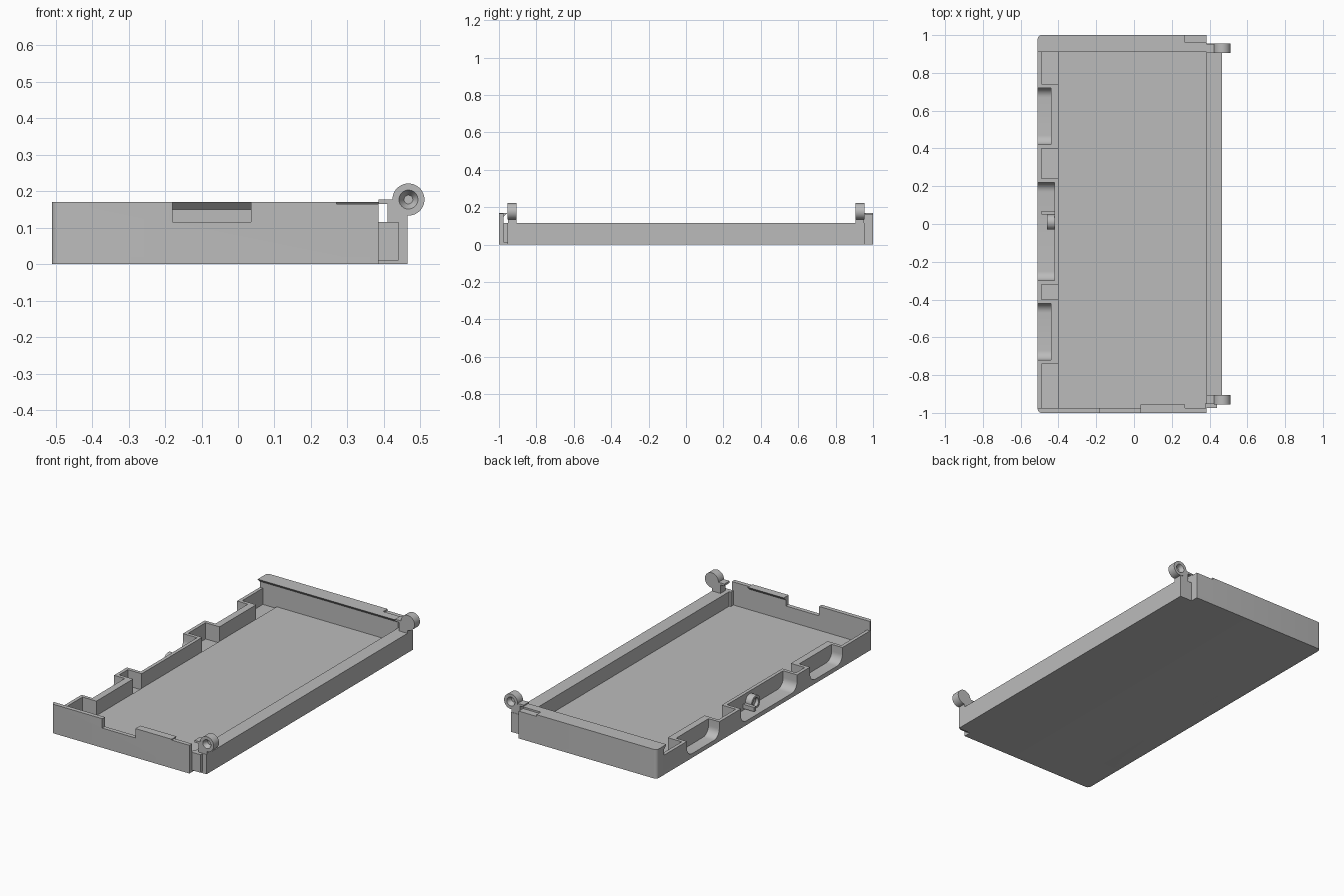
import bpy, bmesh, math
from mathutils import Vector

if "Cube" in bpy.data.objects:
    bpy.data.objects.remove(bpy.data.objects["Cube"], do_unlink=True)

grey = bpy.data.materials.new("plain grey")
grey.use_nodes = True
grey.diffuse_color = (0.5, 0.5, 0.5, 1)
grey.node_tree.nodes["Principled BSDF"].inputs["Base Color"].default_value = (0.5, 0.5, 0.5, 1)


def finish(name, bm):
    bmesh.ops.recalc_face_normals(bm, faces=bm.faces)
    mesh = bpy.data.meshes.new(name)
    bm.to_mesh(mesh)
    bm.free()
    mesh.materials.append(grey)
    obj = bpy.data.objects.new(name, mesh)
    bpy.context.collection.objects.link(obj)
    bpy.ops.object.select_all(action='DESELECT')
    obj.select_set(True)
    bpy.context.view_layer.objects.active = obj
    bpy.ops.object.shade_smooth_by_angle(angle=math.radians(35))
    return obj


def prism(name, pts, axis, lo, hi, round_rule=None, radius=0.02):
    """Extrude a 2D outline along an axis, optionally rounding chosen edges."""
    place = {'x': lambda a, b, t: (t, a, b),
             'y': lambda a, b, t: (a, t, b),
             'z': lambda a, b, t: (a, b, t)}[axis]
    bm = bmesh.new()
    face = bm.faces.new([bm.verts.new(place(a, b, lo)) for a, b in pts])
    new = bmesh.ops.extrude_face_region(bm, geom=[face])["geom"]
    moved = [v for v in new if isinstance(v, bmesh.types.BMVert)]
    bmesh.ops.translate(bm, verts=moved, vec=Vector(place(0, 0, hi - lo)))
    if round_rule:
        edges = [e for e in bm.edges if round_rule(e.verts[0].co, e.verts[1].co)]
        bmesh.ops.bevel(bm, geom=edges, offset=radius, segments=5,
                        profile=0.5, affect='EDGES')
    return finish(name, bm)


def box(name, x0, x1, y0, y1, z0, z1):
    return prism(name, [(x0, y0), (x1, y0), (x1, y1), (x0, y1)], 'z', z0, z1)


def lathe(name, profile, centre, axis, steps=40):
    """Spin a (radius, distance) profile round the x or y axis."""
    bm = bmesh.new()
    centre = Vector(centre)
    direction = Vector((1, 0, 0)) if axis == 'x' else Vector((0, 1, 0))
    verts = [bm.verts.new(centre + direction * d + Vector((0, 0, r))) for r, d in profile]
    edges = [bm.edges.new(pair) for pair in zip(verts, verts[1:])]
    bmesh.ops.spin(bm, geom=verts + edges, cent=centre, axis=direction,
                   angle=math.tau, steps=steps)
    bmesh.ops.remove_doubles(bm, verts=bm.verts, dist=0.0002)
    return finish(name, bm)


LEFT, INNER, RIGHT, EDGE = -0.51, -0.40, 0.465, 0.385
FLOOR, LOW, HIGH, SILL = 0.03, 0.115, 0.17, 0.025


def outer_corner(a, b):
    return abs(a.x - LEFT) < 0.001 and abs(b.x - LEFT) < 0.001 \
        and abs(a.y) > 0.99 and abs(b.y) > 0.99


# base with rounded corners, and the raised floor plate
prism("base", [(LEFT, -1), (EDGE, -1), (EDGE, -0.955), (RIGHT, -0.955),
               (RIGHT, 0.955), (EDGE, 0.955), (EDGE, 1), (LEFT, 1)],
      'z', 0, 0.02, outer_corner)
box("floor_plate", INNER, EDGE, -0.975, 0.93, 0.01, FLOOR)

# low wall on the hinge side, with a tab at its front end
box("hinge_side_wall", EDGE, RIGHT, -0.955, 0.955, 0, LOW)
box("wall_end_tab", EDGE - 0.01, 0.44, -0.975, -0.95, 0.01, LOW)

# thin front wall with a notch and a lowered end
prism("front_wall", [(LEFT, 0), (EDGE, 0), (EDGE, HIGH - 0.005), (0.27, HIGH - 0.005),
                     (0.27, HIGH), (0.035, HIGH), (0.035, LOW), (-0.18, LOW),
                     (-0.18, HIGH), (LEFT, HIGH)], 'y', -1, -0.975, outer_corner)
prism("front_lip", [(-0.98, HIGH), (-0.955, HIGH), (-0.975, 0.15), (-0.98, 0.15)],
      'x', 0.035, 0.27)

# thick back wall with an overhanging lip, cut down at its hinge end
prism("back_wall", [(1, 0), (1, HIGH), (0.91, HIGH), (0.93, 0.15), (0.93, 0)],
      'x', LEFT, 0.27, outer_corner)
prism("back_wall_end", [(1, 0), (1, 0.16), (0.96, 0.16), (0.96, HIGH), (0.91, HIGH),
                        (0.93, 0.15), (0.93, 0)], 'x', 0.27, EDGE)


def recess(name, y0, y1, back):
    """Outward-facing bay with rounded lower corners and an open top."""
    r, t = 0.05, 0.02
    pts = [(y0 - t, LOW), (y0 - t, 0), (y1 + t, 0), (y1 + t, LOW), (y1, LOW)]
    for cy, start in ((y1 - r, 0), (y0 + r, -90)):
        for i in range(9):
            a = math.radians(start - i * 90 / 8)
            pts.append((cy + r * math.cos(a), SILL + r + r * math.sin(a)))
    pts.append((y0, LOW))
    prism(name + "_frame", pts, 'x', LEFT, back)
    box(name + "_back", back, INNER, y0 - t, y1 + t, 0, LOW)


recess("back_recess", 0.42, 0.72, -0.44)
recess("middle_recess", -0.30, 0.22, -0.42)
recess("front_recess", -0.72, -0.42, -0.44)

# thin outer wall in front of the pockets between recesses
for label, y0, y1 in (("back", 0.74, 0.94), ("mid_back", 0.24, 0.40),
                      ("mid_front", -0.40, -0.32), ("front", -0.98, -0.74)):
    box(label + "_pocket_wall", LEFT, LEFT + 0.02, y0, y1, 0, LOW)

# round latch knob with a small bar in the middle recess
lathe("latch_knob", [(0, 0.04), (0.04, 0.04), (0.04, 0), (0.026, 0), (0.02, 0.015), (0, 0.015)],
      (-0.46, 0.01, 0.06), 'x')
box("latch_bar", -0.49, -0.42, 0.05, 0.07, 0.035, 0.06)

# hinge arms and eyes with conical dimples on the outer faces
for label, s in (("front", -1), ("back", 1)):
    arm = [(0.41, 0.1), (RIGHT, 0.1), (RIGHT, 0.137), (0.43, 0.16), (0.43, 0.177),
           (EDGE, 0.177), (EDGE, 0.165), (0.41, 0.165)]
    prism(label + "_hinge_arm", arm, 'y', s * 0.905, s * 0.953)
    eye = [(0, 0), (0.044, 0), (0.044, 0.05), (0.026, 0.05), (0.012, 0.025), (0, 0.025)]
    lathe(label + "_hinge_eye", [(r, s * d) for r, d in eye], (0.467, s * 0.905, 0.177), 'y')
